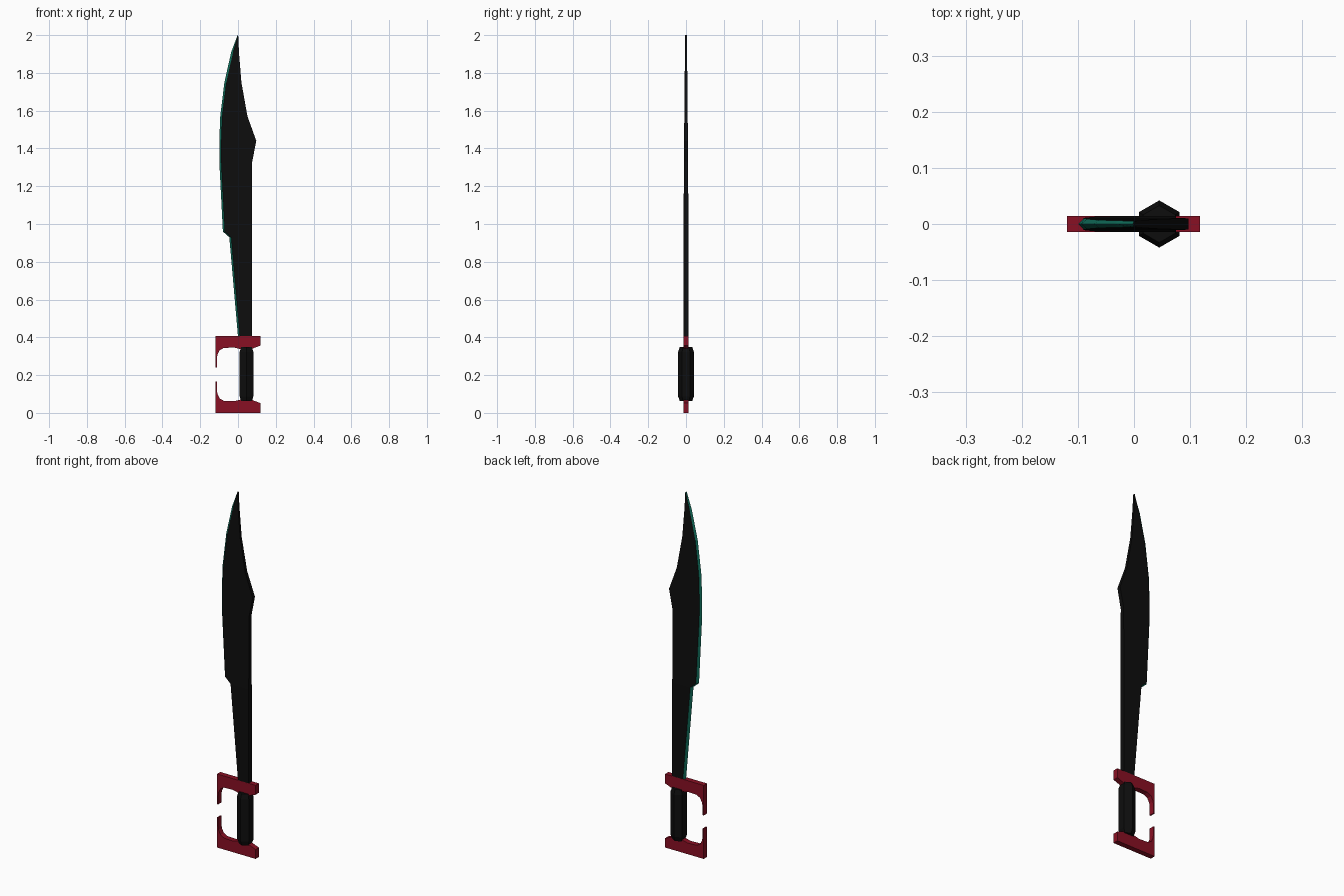
import bpy, bmesh, math

if "Cube" in bpy.data.objects:
    bpy.data.objects.remove(bpy.data.objects["Cube"])


def material(name, rgb):
    m = bpy.data.materials.new(name)
    m.diffuse_color = (*rgb, 1)
    m.use_nodes = True
    m.node_tree.nodes["Principled BSDF"].inputs["Base Color"].default_value = m.diffuse_color
    return m


black = material("black", (0.004, 0.004, 0.004))
teal = material("teal", (0.006, 0.17, 0.115))
red = material("dark red", (0.25, 0.005, 0.017))


def finish(name, bm, *mats):
    bmesh.ops.recalc_face_normals(bm, faces=bm.faces[:])
    me = bpy.data.meshes.new(name)
    bm.to_mesh(me)
    bm.free()
    for m in mats:
        me.materials.append(m)
    ob = bpy.data.objects.new(name, me)
    bpy.context.collection.objects.link(ob)
    return ob


def loft(bm, rings):
    """Skin closed rings; returns side faces grouped by ring segment."""
    rows = [[bm.verts.new(p) for p in r] for r in rings]
    n = len(rows[0])
    sides = [[] for _ in range(n)]
    for a, b in zip(rows, rows[1:]):
        for i in range(n):
            j = (i + 1) % n
            sides[i].append(bm.faces.new((a[i], a[j], b[j], b[i])))
    bm.faces.new(rows[0])
    bm.faces.new(rows[-1])
    return sides


# Blade: z, cutting edge x, back x, half thickness
stations = [
    (0.38, 0.002, 0.075, 0.014), (0.93, -0.046, 0.075, 0.014),
    (0.96, -0.080, 0.075, 0.013), (1.33, -0.099, 0.075, 0.011),
    (1.44, -0.099, 0.097, 0.010), (1.57, -0.094, 0.050, 0.009),
    (1.75, -0.072, 0.018, 0.007), (1.91, -0.036, 0.005, 0.006),
    (2.00, -0.002, 0.001, 0.005),
]
rings = []
for z, xl, xr, t in stations:
    xi = xl + min(0.010, 0.6 * (xr - xl))
    rings.append([(xl, 0, z), (xi, -t, z), (xr, -t, z), (xr, t, z), (xi, t, z)])
bm = bmesh.new()
sides = loft(bm, rings)
for f in sides[0] + sides[4]:      # the sharpened bevel is teal
    f.material_index = 1
finish("blade", bm, black, teal)

# Hand guard: upper bracket outline, mirrored for the lower one
outline = [
    (-0.119, 0.408), (0.118, 0.408), (0.118, 0.356), (0.070, 0.338),
    (0.020, 0.336), (-0.020, 0.346), (-0.075, 0.344), (-0.097, 0.332),
    (-0.109, 0.308), (-0.112, 0.282), (-0.112, 0.241), (-0.119, 0.241),
]
for name, flip in (("upper_guard", False), ("lower_guard", True)):
    bm = bmesh.new()
    pts = [(x, 0.408 - z if flip else z) for x, z in outline]
    loft(bm, [[(x, y, z) for x, z in pts] for y in (-0.0145, 0.0145)])
    finish(name, bm, red)

# Grip: six-sided bar with tapered ends
rings = []
for z, r in ((0.062, 0.033), (0.088, 0.042), (0.322, 0.042), (0.348, 0.033)):
    rings.append([(0.045 + r * math.sin(i * math.pi / 3),
                   r * math.cos(i * math.pi / 3), z) for i in range(6)])
bm = bmesh.new()
loft(bm, rings)
finish("grip", bm, black)
